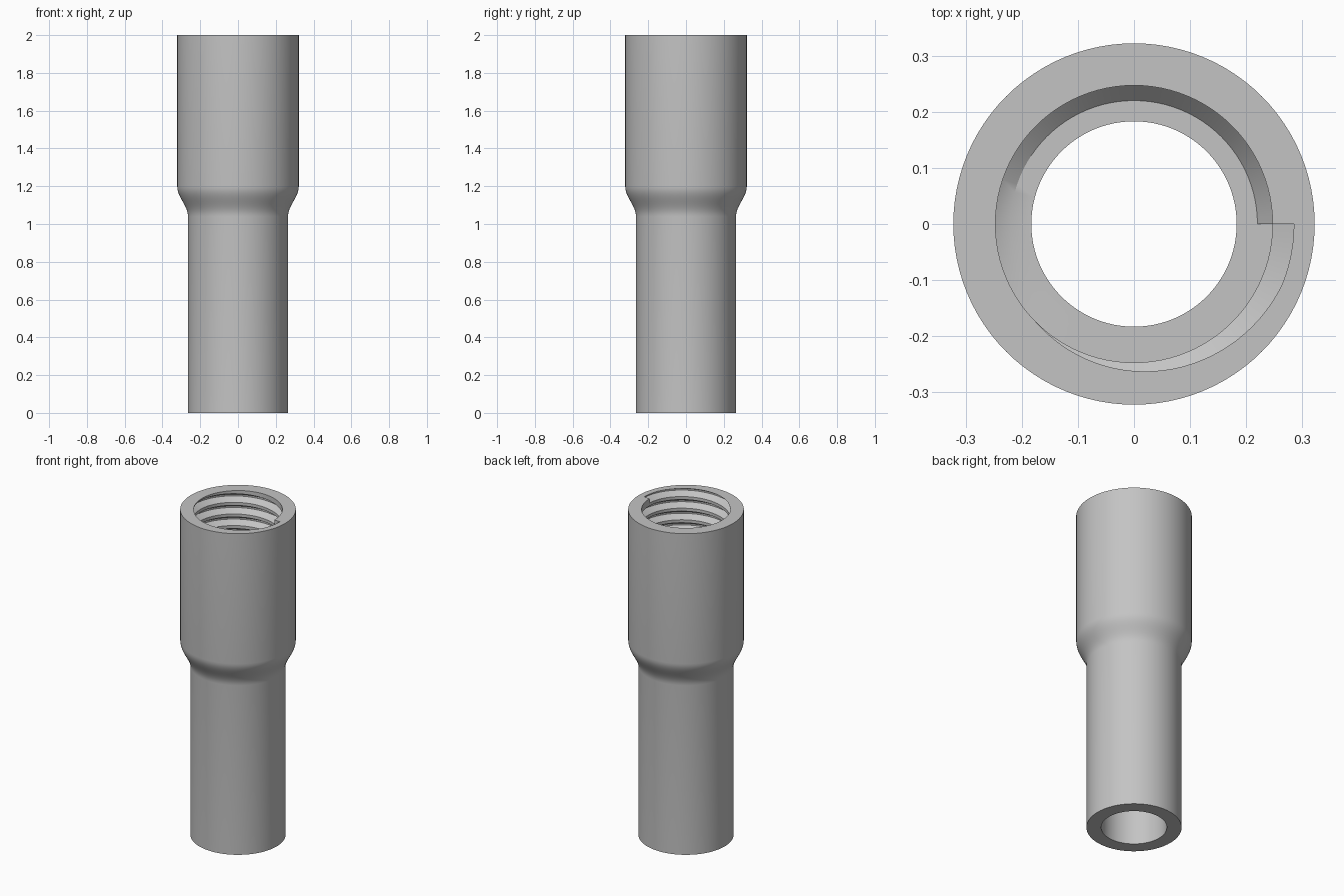
import bpy, bmesh, math

cube = bpy.data.objects.get("Cube")
if cube:
    bpy.data.objects.remove(cube, do_unlink=True)

SEGMENTS = 96
PITCH = 0.0713
TURNS = 10
TOP, FLOOR = 2.0, 1.2
CREST, ROOT, BORE, LEDGE = 0.247, 0.285, 0.183, 0.22
WIDE, NARROW = 0.322, 0.265
ROOT_HALF, GROOVE_HALF = 0.0045, 0.0265


def groove_radius(offset):
    """Thread radius at a height offset from the groove centre."""
    t = (GROOVE_HALF - abs(offset)) / (GROOVE_HALF - ROOT_HALF)
    return CREST + (ROOT - CREST) * max(0.0, min(1.0, t))


def inner_profile(turn):
    """Threaded socket, from the rim down to the shoulder."""
    points = []
    for n in range(TURNS):
        centre = TOP - PITCH * (1 - turn) - n * PITCH
        for off in (GROOVE_HALF, ROOT_HALF, -ROOT_HALF, -GROOVE_HALF):
            z = min(TOP, centre + off)
            points.append((groove_radius(z - centre), z))
    if turn < 1:
        points.insert(0, (max(CREST, points[0][0]) if points[0][1] >= TOP else CREST, TOP))
    else:
        points.insert(0, points[0])
    runout = 0.047 * max(0.0, 1 - turn / 0.68)
    return points + [(CREST, FLOOR + runout), (LEDGE, FLOOR), (BORE, FLOOR)]


def outer_profile():
    """Plain bore, foot, narrow shank, shoulder curve and wide socket."""
    points = [(BORE, 0), (NARROW, 0)]
    for i in range(13):
        t = i / 12
        blend = (1 - math.cos(math.pi * t)) / 2
        points.append((NARROW + (WIDE - NARROW) * blend, 1.04 + 0.16 * t))
    return points + [(WIDE, TOP)]


# Sleeve body with a helical thread
bm = bmesh.new()
columns = []
for s in range(SEGMENTS + 1):
    turn = s / SEGMENTS
    a = 2 * math.pi * turn
    columns.append([bm.verts.new((r * math.cos(a), r * math.sin(a), z))
                    for r, z in inner_profile(turn) + outer_profile()])
for left, right in zip(columns, columns[1:]):
    for i in range(len(left)):
        j = (i + 1) % len(left)
        bm.faces.new((left[i], right[i], right[j], left[j]))

# End walls where the thread starts and stops
first, last = columns[0], columns[-1]
bm.faces.new((first[0], last[2], last[3], last[4]))
end = 4 * TURNS
bm.faces.new(first[end - 3:end + 1])
bm.faces.new((first[end + 1], last[end + 1], first[end + 2]))
bmesh.ops.remove_doubles(bm, verts=bm.verts[:], dist=0.00005)
bmesh.ops.dissolve_degenerate(bm, edges=bm.edges[:], dist=0.00001)
bmesh.ops.recalc_face_normals(bm, faces=bm.faces[:])

mesh = bpy.data.meshes.new("threaded_sleeve")
bm.to_mesh(mesh)
bm.free()
sleeve = bpy.data.objects.new("threaded_sleeve", mesh)
bpy.context.collection.objects.link(sleeve)

# Plain grey metal
grey = bpy.data.materials.new("light grey")
grey.use_nodes = True
colour = (0.55, 0.55, 0.55, 1)
grey.diffuse_color = colour
grey.node_tree.nodes["Principled BSDF"].inputs["Base Color"].default_value = colour
mesh.materials.append(grey)

bpy.context.view_layer.objects.active = sleeve
sleeve.select_set(True)
bpy.ops.object.shade_smooth_by_angle(angle=math.radians(30))
